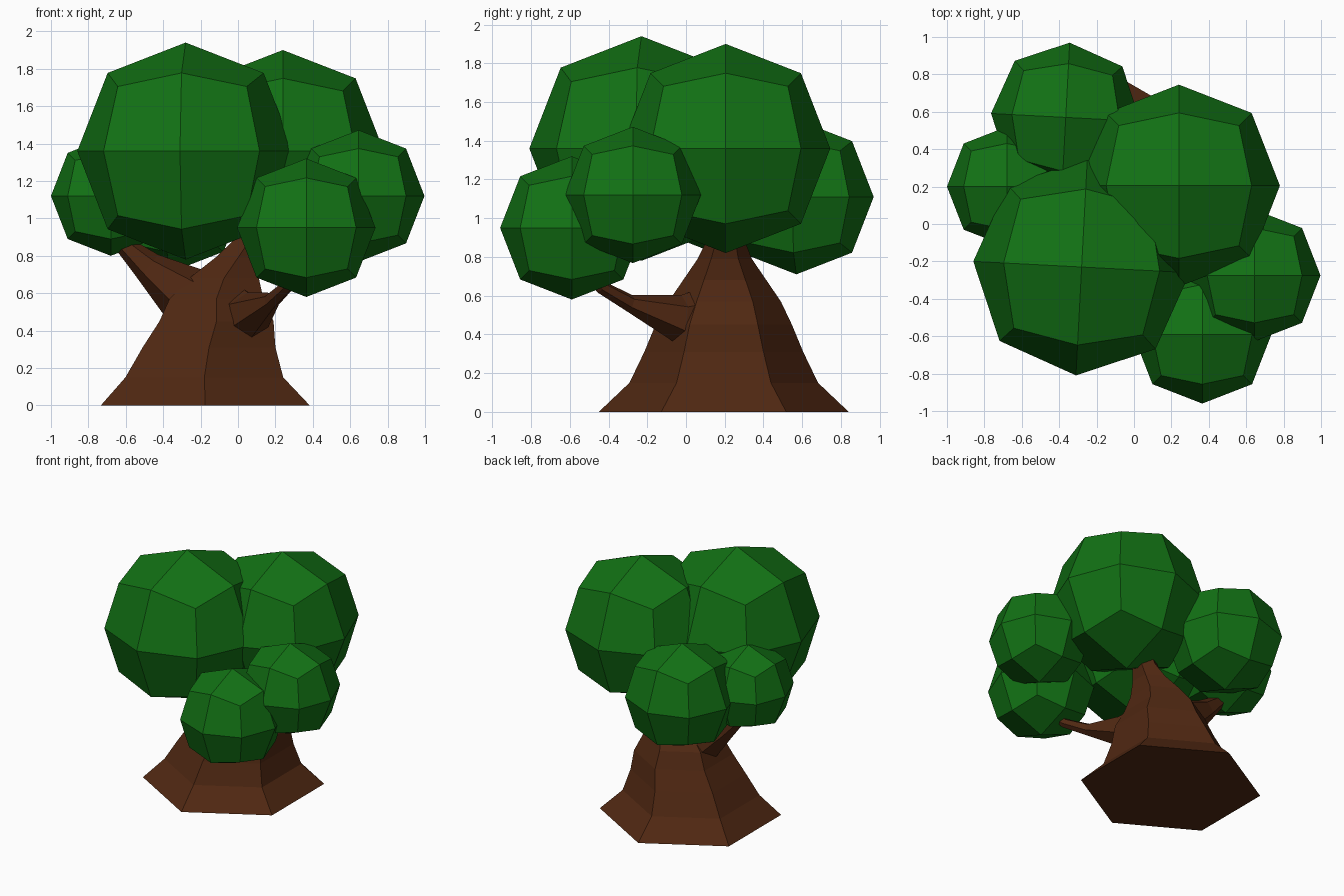
import bpy, bmesh, math
from mathutils import Vector, Matrix

if "Cube" in bpy.data.objects:
    bpy.data.objects.remove(bpy.data.objects["Cube"])


def material(name, rgb):
    m = bpy.data.materials.new(name)
    m.diffuse_color = (*rgb, 1)
    m.use_nodes = True
    m.node_tree.nodes["Principled BSDF"].inputs["Base Color"].default_value = m.diffuse_color
    return m


LEAF = material("leaf green", (0.006, 0.165, 0.007))
BARK = material("bark brown", (0.08, 0.021, 0.006))


def finish(name, bm, mat):
    bmesh.ops.recalc_face_normals(bm, faces=bm.faces)
    me = bpy.data.meshes.new(name)
    bm.to_mesh(me)
    bm.free()
    me.materials.append(mat)
    ob = bpy.data.objects.new(name, me)
    bpy.context.collection.objects.link(ob)
    return ob


def leaf_ball(name, center, radius, turn=0):
    """Cube cut once per edge and rounded into a 24-sided ball."""
    bm = bmesh.new()
    bmesh.ops.create_cube(bm, size=2)
    bmesh.ops.subdivide_edges(bm, edges=bm.edges[:], cuts=1, use_grid_fill=True)
    scale = {1: 1.0, 2: 0.72, 3: 0.595}   # face, edge and corner points
    for v in bm.verts:
        n = sum(abs(c) > 0.5 for c in v.co)
        v.co *= scale[n] * radius
    bmesh.ops.transform(bm, verts=bm.verts, matrix=Matrix.Translation(center)
                        @ Matrix.Rotation(math.radians(turn), 4, 'Z'))
    return finish(name, bm, LEAF)


def limb(name, rings, flat=False):
    """Six-sided tube through (x, y, z, radius) rings."""
    bm = bmesh.new()
    pts = [Vector(r[:3]) for r in rings]
    loops = []
    for i, p in enumerate(pts):
        d = (pts[min(i + 1, len(pts) - 1)] - pts[max(i - 1, 0)]).normalized()
        if flat:
            side, up = Vector((0, 1, 0)), Vector((1, 0, 0))
        else:
            side = d.cross(Vector((0, 0, 1))).normalized()
            up = side.cross(d)
        loop = []
        for k in range(6):
            a = k * math.pi / 3
            # branches have a vertex above and below, the trunk front and back
            u, w = (side, up) if flat else (up, side)
            loop.append(bm.verts.new(p + rings[i][3] * (math.cos(a) * u + math.sin(a) * w)))
        loops.append(loop)
    for a, b in zip(loops, loops[1:]):
        for k in range(6):
            j = (k + 1) % 6
            bm.faces.new((a[k], a[j], b[j], b[k]))
    bm.faces.new(loops[0])
    bm.faces.new(loops[-1])
    return finish(name, bm, BARK)


# Crown
leaf_ball("crown_front_left", (-0.28, -0.23, 1.36), 0.58, -3)
leaf_ball("crown_back_right", (0.24, 0.205, 1.36), 0.54)
leaf_ball("crown_back_left", (-0.365, 0.57, 1.11), 0.40, -3)
leaf_ball("crown_left", (-0.68, 0.2, 1.12), 0.32)
leaf_ball("crown_right", (0.645, -0.275, 1.12), 0.352)
leaf_ball("crown_front_right", (0.365, -0.59, 0.95), 0.37)

# Flared trunk leaning into the largest rear ball
limb("trunk", [(-0.175, 0.195, 0, 0.645), (-0.18, 0.195, 0.15, 0.487),
               (-0.155, 0.195, 0.31, 0.41), (-0.115, 0.195, 0.45, 0.352),
               (-0.115, 0.2, 0.57, 0.29), (-0.075, 0.2, 0.68, 0.215),
               (0.0, 0.2, 0.79, 0.14), (0.06, 0.205, 0.88, 0.1),
               (0.14, 0.205, 1.05, 0.08)], flat=True)

# Side branches
limb("left_branch", [(-0.18, 0.2, 0.5, 0.2), (-0.29, 0.2, 0.6, 0.16),
                     (-0.48, 0.2, 0.74, 0.085), (-0.61, 0.2, 0.86, 0.05),
                     (-0.66, 0.2, 0.97, 0.035)])
limb("front_branch", [(0.0, 0.1, 0.5, 0.14), (0.06, -0.04, 0.48, 0.125),
                      (0.18, -0.29, 0.56, 0.045), (0.27, -0.44, 0.645, 0.035),
                      (0.32, -0.52, 0.75, 0.03)])
